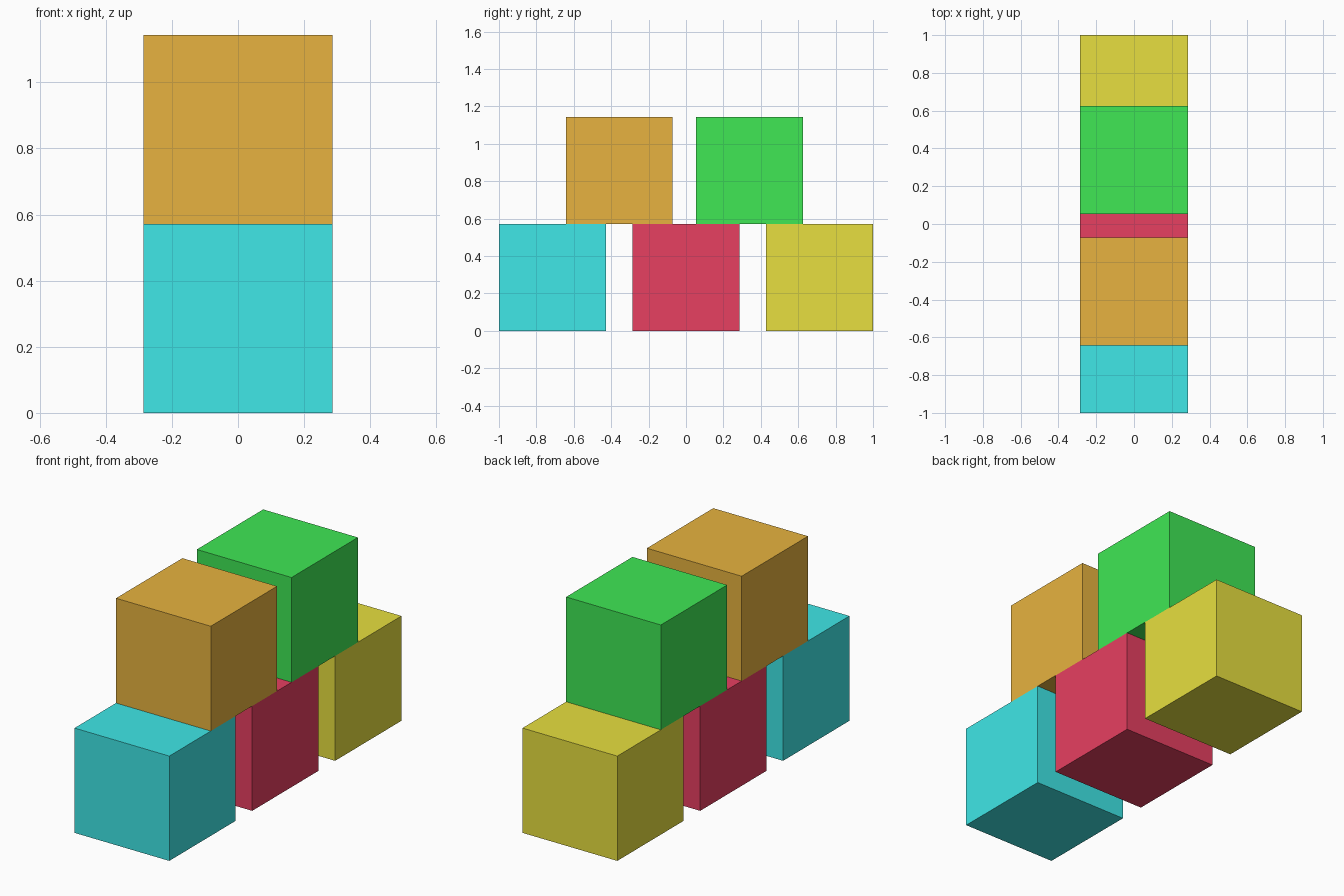
import bpy

if "Cube" in bpy.data.objects:
    bpy.data.objects.remove(bpy.data.objects["Cube"])

SIDE = 2 / 3.5  # edge length of every block


def block(name, y, level, color):
    """One coloured cube resting on the given level of the stack."""
    bpy.ops.mesh.primitive_cube_add(size=SIDE, location=(0, y, SIDE * (level + 0.5)))
    obj = bpy.context.object
    obj.name = name
    mat = bpy.data.materials.new(name + "_paint")
    mat.diffuse_color = (*color, 1)
    mat.use_nodes = True
    mat.node_tree.nodes["Principled BSDF"].inputs["Base Color"].default_value = mat.diffuse_color
    obj.data.materials.append(mat)


# Bottom row: three evenly spaced blocks
STEP = 1 - SIDE / 2
block("cyan_block", -STEP, 0, (0.05, 0.80, 0.80))
block("red_block", 0, 0, (0.80, 0.05, 0.12))
block("yellow_block", STEP, 0, (0.80, 0.74, 0.05))

# Top row: two blocks bridging the gaps
block("orange_block", -0.357, 1, (0.80, 0.45, 0.05))
block("green_block", 0.339, 1, (0.05, 0.80, 0.09))
